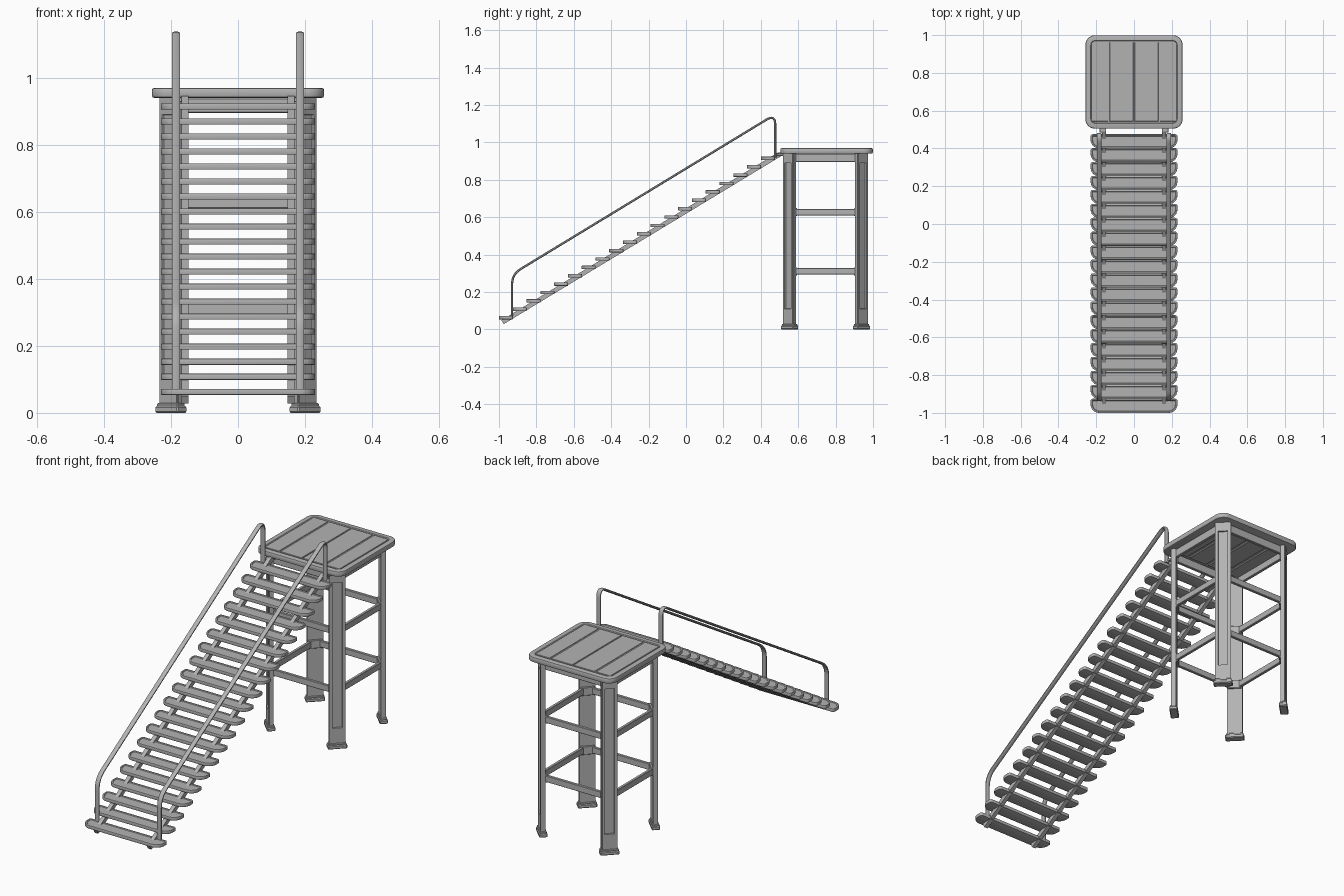
import bpy, bmesh, math
from mathutils import Matrix, Vector

cube = bpy.data.objects.get("Cube")
if cube:
    bpy.data.objects.remove(cube, do_unlink=True)

GREY = (0.45, 0.45, 0.45, 1.0)
metal = bpy.data.materials.new("grey_metal")
metal.use_nodes = True
metal.diffuse_color = GREY
metal.node_tree.nodes["Principled BSDF"].inputs["Base Color"].default_value = GREY


def finish(name, bm, matrix=None, smooth=True):
    """Turn a bmesh into a named object with the shared material."""
    bmesh.ops.recalc_face_normals(bm, faces=bm.faces)
    mesh = bpy.data.meshes.new(name)
    bm.to_mesh(mesh)
    bm.free()
    mesh.materials.append(metal)
    ob = bpy.data.objects.new(name, mesh)
    bpy.context.collection.objects.link(ob)
    if matrix:
        ob.matrix_world = matrix
    if smooth:
        bpy.ops.object.select_all(action='DESELECT')
        ob.select_set(True)
        bpy.context.view_layer.objects.active = ob
        bpy.ops.object.shade_smooth_by_angle(angle=math.radians(35))
    return ob


def box(name, centre, size, bevel=0.0, matrix=None):
    bm = bmesh.new()
    bmesh.ops.create_cube(bm, size=1)
    bmesh.ops.scale(bm, vec=size, verts=bm.verts)
    if bevel:
        bmesh.ops.bevel(bm, geom=bm.edges[:], offset=bevel, segments=1, affect='EDGES')
    bmesh.ops.translate(bm, vec=centre, verts=bm.verts)
    return finish(name, bm, matrix, smooth=False)


def rounded_outline(half_x, half_y, front_r, back_r, steps=6):
    """Rectangle with separate front and back corner radii, anticlockwise."""
    pts = []
    corners = ((1, -1, front_r, -90), (1, 1, back_r, 0), (-1, 1, back_r, 90), (-1, -1, front_r, 180))
    for sx, sy, r, start in corners:
        for i in range(steps + 1):
            a = math.radians(start + 90 * i / steps)
            pts.append((sx * (half_x - r) + r * math.cos(a), sy * (half_y - r) + r * math.sin(a)))
    return pts


def slab(name, outline, centre, height, rim, recess, bevel):
    """Extruded outline with a softened edge and a recessed top."""
    bm = bmesh.new()
    base = bm.faces.new([bm.verts.new((x, y, 0)) for x, y in outline])
    new = bmesh.ops.extrude_face_region(bm, geom=[base])["geom"]
    bmesh.ops.translate(bm, vec=(0, 0, height), verts=[v for v in new if isinstance(v, bmesh.types.BMVert)])
    bmesh.ops.recalc_face_normals(bm, faces=bm.faces)
    edges = [e for e in bm.edges if abs(e.verts[0].co.z - e.verts[1].co.z) < 1e-6]
    bmesh.ops.bevel(bm, geom=edges, offset=bevel, segments=2, profile=0.5, affect='EDGES')
    top = max(bm.faces, key=lambda f: f.calc_center_median().z)
    bmesh.ops.inset_individual(bm, faces=[top], thickness=rim)
    bmesh.ops.inset_individual(bm, faces=[top], thickness=0.003, depth=-recess)
    bmesh.ops.translate(bm, vec=centre, verts=bm.verts)
    return finish(name, bm)


# Platform with plank panels above and below
PY = 0.752
slab("platform", rounded_outline(0.257, 0.247, 0.05, 0.05, 8), (0, PY, 0.94), 0.029, 0.022, 0.004, 0.006)
for i in range(4):
    x = (i - 1.5) * 0.132
    w = 0.126 if i in (1, 2) else 0.085
    x += 0.018 * (i == 0) - 0.018 * (i == 3)
    box("platform_plank", (x, PY, 0.966), (w, 0.418, 0.005), 0.001)
    box("underside_slat", (x * 0.93, PY, 0.937), (w * 0.85, 0.36, 0.01), 0.002)


# Diagonal legs with recessed panels, stepped feet and inner brackets
LEG_X, LEG_Y = 0.2, 0.192
for sx in (-1, 1):
    for sy in (-1, 1):
        turn = math.atan2(sy, sx)
        place = Matrix.Translation((sx * LEG_X, PY + sy * LEG_Y - 0.006, 0)) @ Matrix.Rotation(turn, 4, 'Z')
        bm = bmesh.new()
        bmesh.ops.create_cube(bm, size=1)
        bmesh.ops.scale(bm, vec=(0.025, 0.08, 0.925), verts=bm.verts)
        bmesh.ops.translate(bm, vec=(0, 0, 0.48), verts=bm.verts)
        bmesh.ops.bevel(bm, geom=[e for e in bm.edges if abs(e.verts[0].co.z - e.verts[1].co.z) > 0.5],
                        offset=0.004, segments=2, affect='EDGES')
        outer = max(bm.faces, key=lambda f: f.calc_center_median().x)
        bmesh.ops.inset_individual(bm, faces=[outer], thickness=0.016)
        for v in outer.verts:
            v.co.z = 0.11 if v.co.z < 0.5 else 0.89
        bmesh.ops.inset_individual(bm, faces=[outer], thickness=0.002, depth=-0.007)
        finish("leg", bm, place)
        box("foot", (0, 0, 0.01), (0.042, 0.096, 0.02), 0.004, place)
        box("foot_collar", (0, 0, 0.023), (0.034, 0.088, 0.012), 0.003, place)
        for z in (0.31, 0.627):
            box("leg_bracket", (-0.016, 0, z), (0.012, 0.07, 0.044), 0.002, place)


# Cross bars and the apron frame under the platform
for z, h in ((0.31, 0.034), (0.627, 0.034), (0.917, 0.044)):
    for s in (-1, 1):
        box("side_bar", (s * 0.208, PY - 0.006, z), (0.016, 0.33, h), 0.002)
        box("cross_bar", (0, PY - 0.006 + s * 0.2, z), (0.35, 0.016, h), 0.002)


# Stair treads
STEPS, RUN, RISE = 20, 0.0737, 0.0448
tread = rounded_outline(0.23, 0.0375, 0.045, 0.012)
for i in range(STEPS):
    slab("tread", tread, (0, -0.9625 + i * RUN, 0.054 + i * RISE), 0.018, 0.006, 0.003, 0.002)


def strip(name, path, half_x, half_t, x):
    """Sweep a chamfered flat bar along a path in the side plane."""
    c = 0.45
    profile = [(1, c), (c, 1), (-c, 1), (-1, c), (-1, -c), (-c, -1), (c, -1), (1, -c)]
    pts = [Vector(p) for p in path]
    bm = bmesh.new()
    rings = []
    for i, p in enumerate(pts):
        t = (pts[min(i + 1, len(pts) - 1)] - pts[max(i - 1, 0)]).normalized()
        rings.append([bm.verts.new((x + a * half_x, p.x - t.y * b * half_t, p.y + t.x * b * half_t))
                      for a, b in profile])
    n = len(profile)
    for r0, r1 in zip(rings, rings[1:]):
        for k in range(n):
            bm.faces.new((r0[k], r0[(k + 1) % n], r1[(k + 1) % n], r1[k]))
    bm.faces.new(rings[0])
    bm.faces.new(rings[-1])
    return finish(name, bm)


def rounded_path(points, radius, steps=8):
    """Polyline whose inner corners are replaced with smooth bends."""
    pts = [Vector(p) for p in points]
    out = [pts[0]]
    for a, b, c in zip(pts, pts[1:], pts[2:]):
        p, q = b + (a - b).normalized() * radius, b + (c - b).normalized() * radius
        for i in range(steps + 1):
            t = i / steps
            out.append(p * (1 - t) ** 2 + b * 2 * t * (1 - t) + q * t * t)
    return out + [pts[-1]]


# Stringers and handrails on both sides
rail = [(-0.93, 0.065), (-0.93, 0.295), (0.477, 1.15), (0.477, 0.92)]
for s in (-1, 1):
    bm = bmesh.new()
    low, high, drop = (-0.975, 0.028), (0.515, 0.93), 0.031
    side = [low, high, (0.515, 0.945), (0.49, 0.945), (low[0] - 0.012, low[1] + drop - 0.01)]
    face = bm.faces.new([bm.verts.new((s * 0.158 - 0.011, y, z)) for y, z in side])
    new = bmesh.ops.extrude_face_region(bm, geom=[face])["geom"]
    bmesh.ops.translate(bm, vec=(0.022, 0, 0), verts=[v for v in new if isinstance(v, bmesh.types.BMVert)])
    finish("stringer", bm, smooth=False)
    strip("handrail", rounded_path(rail, 0.055), 0.012, 0.006, s * 0.185)
    box("platform_bracket", (s * 0.165, 0.51, 0.934), (0.036, 0.05, 0.014), 0.002)
